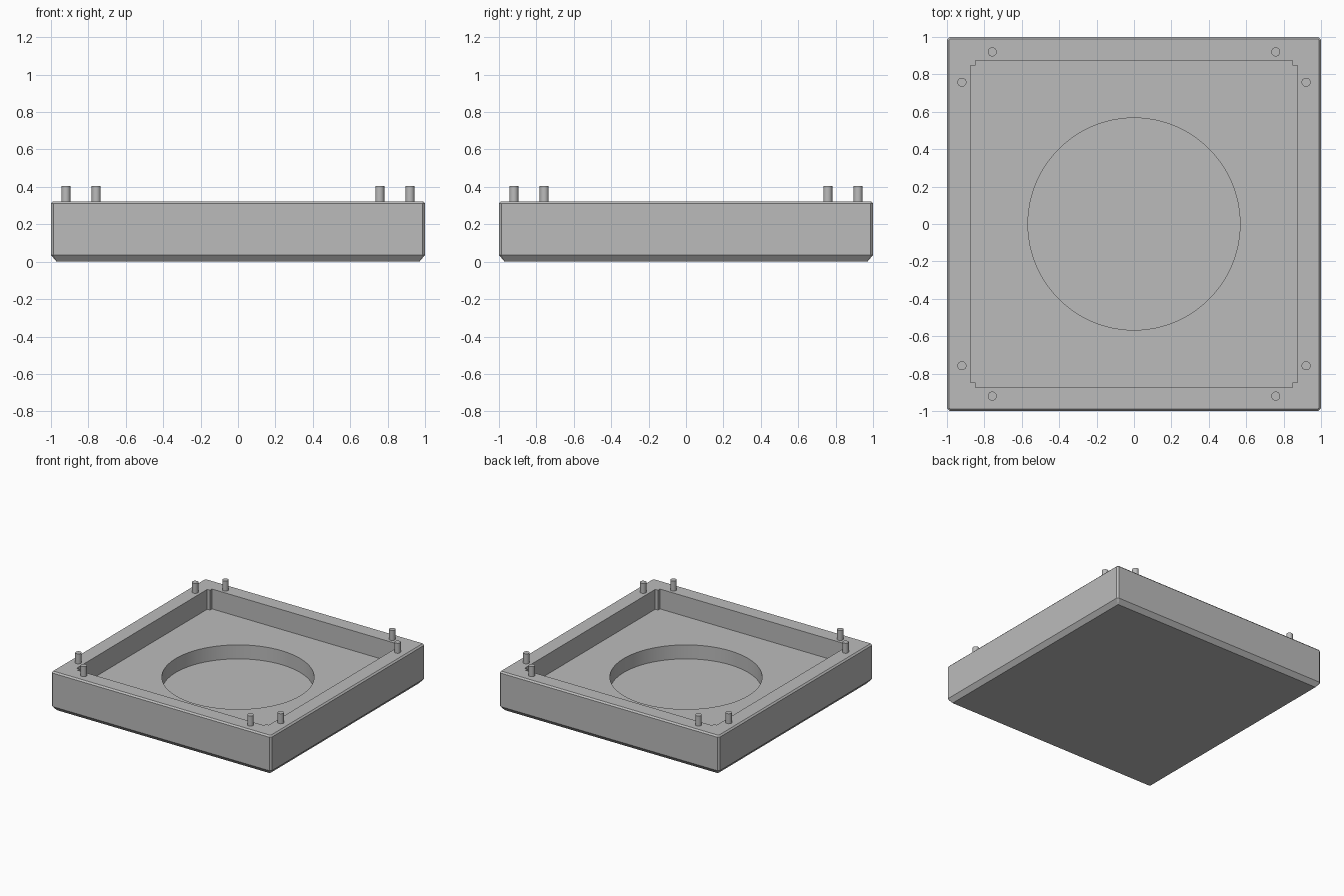
import bpy
import bmesh
from mathutils import Matrix

if "Cube" in bpy.data.objects:
    bpy.data.objects.remove(bpy.data.objects["Cube"], do_unlink=True)

TOP, FLOOR, WELL = 0.323, 0.16, 0.045

# Single grey finish
grey = bpy.data.materials.new("plain_grey")
grey.use_nodes = True
grey.diffuse_color = (0.5, 0.5, 0.5, 1)
grey.node_tree.nodes["Principled BSDF"].inputs["Base Color"].default_value = (0.5, 0.5, 0.5, 1)


def make_object(name, bm):
    bmesh.ops.recalc_face_normals(bm, faces=bm.faces)
    mesh = bpy.data.meshes.new(name)
    bm.to_mesh(mesh)
    bm.free()
    mesh.materials.append(grey)
    obj = bpy.data.objects.new(name, mesh)
    bpy.context.collection.objects.link(obj)
    return obj


def loft(name, rings):
    """Stack closed outlines, given as (points, z), into a capped solid."""
    bm = bmesh.new()
    loops = [[bm.verts.new((x, y, z)) for x, y in pts] for pts, z in rings]
    for low, high in zip(loops, loops[1:]):
        for i in range(len(low)):
            j = (i + 1) % len(low)
            bm.faces.new((low[i], low[j], high[j], high[i]))
    bm.faces.new(loops[0][::-1])
    bm.faces.new(loops[-1])
    return make_object(name, bm)


def cylinder(name, radius, z0, z1, x=0, y=0, sides=32):
    bm = bmesh.new()
    bmesh.ops.create_cone(bm, cap_ends=True, segments=sides, radius1=radius, radius2=radius,
                          depth=z1 - z0, matrix=Matrix.Translation((x, y, (z0 + z1) / 2)))
    return make_object(name, bm)


def chamfered_square(h, c):
    k = h - c
    return [(k, -h), (h, -k), (h, k), (k, h), (-k, h), (-h, k), (-h, -k), (-k, -h)]


def notched_square(outer, inner):
    a, b = outer, inner
    return [(b, -a), (b, -b), (a, -b), (a, b), (b, b), (b, a),
            (-b, a), (-b, b), (-a, b), (-a, -b), (-b, -b), (-b, -a)]


def smooth(obj):
    bpy.ops.object.select_all(action='DESELECT')
    obj.select_set(True)
    bpy.context.view_layer.objects.active = obj
    bpy.ops.object.shade_smooth_by_angle(angle=0.5)


def carve(obj, cutter):
    cutter.hide_render = True
    mod = obj.modifiers.new("cut", 'BOOLEAN')
    mod.operation, mod.solver, mod.object = 'DIFFERENCE', 'EXACT', cutter
    bpy.context.view_layer.objects.active = obj
    bpy.ops.object.modifier_apply(modifier=mod.name)
    bpy.data.objects.remove(cutter, do_unlink=True)


# Tray body with chamfered edges
tray = loft("tray", [(chamfered_square(0.97, 0.004), 0),
                     (chamfered_square(1.0, 0.014), 0.036),
                     (chamfered_square(1.0, 0.014), TOP - 0.012),
                     (chamfered_square(0.988, 0.004), TOP)])

# Pocket with notched corners, then the round well in its floor
pocket = notched_square(0.873, 0.847)
carve(tray, loft("pocket_cutter", [(pocket, FLOOR), (pocket, TOP + 0.1)]))
carve(tray, cylinder("well_cutter", 0.567, WELL, FLOOR + 0.1, sides=96))
smooth(tray)

# Locating pins, two at each corner of the rim
for sx in (-1, 1):
    for sy in (-1, 1):
        for x, y in ((0.758, 0.92), (0.92, 0.758)):
            side = ("back" if sy > 0 else "front") + ("_left" if sx > 0 else "_right")
            kind = "_side_pin" if x > y else "_end_pin"
            smooth(cylinder(side + kind, 0.024, TOP - 0.02, 0.405, sx * x, sy * y))
